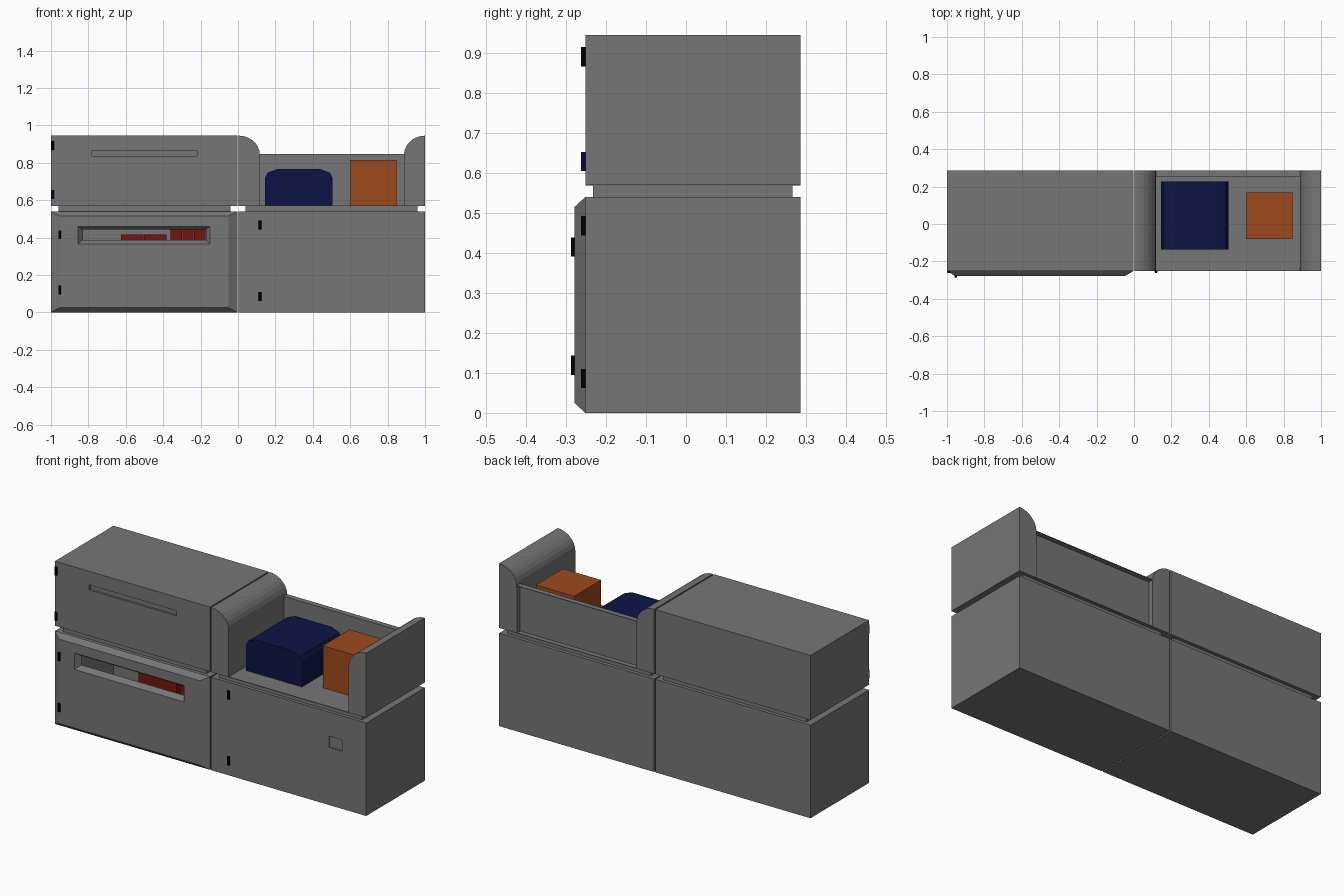
import bpy, bmesh, math

if "Cube" in bpy.data.objects:
    bpy.data.objects.remove(bpy.data.objects["Cube"])


def material(name, rgb):
    m = bpy.data.materials.new(name)
    m.diffuse_color = (*rgb, 1)
    m.use_nodes = True
    m.node_tree.nodes["Principled BSDF"].inputs["Base Color"].default_value = m.diffuse_color
    return m


GREY = material("dark_grey", (0.18, 0.18, 0.18))
NAVY = material("navy", (0.004, 0.007, 0.06))
ORANGE = material("orange", (0.34, 0.067, 0.012))
RED = material("dark_red", (0.18, 0.007, 0.005))
BLACK = material("black", (0.001, 0.001, 0.001))


def finish(name, bm, mat):
    bmesh.ops.recalc_face_normals(bm, faces=bm.faces[:])
    me = bpy.data.meshes.new(name)
    bm.to_mesh(me)
    bm.free()
    ob = bpy.data.objects.new(name, me)
    bpy.context.collection.objects.link(ob)
    me.materials.append(mat)
    return ob


def shell(name, rings, cap_end=True, mat=GREY):
    """Nested rectangles (x0, x1, z0, z1, y) joined from back to front."""
    bm = bmesh.new()
    loops = []
    for x0, x1, z0, z1, y in rings:
        corners = ((x0, z0), (x1, z0), (x1, z1), (x0, z1))
        loops.append([bm.verts.new((x, y, z)) for x, z in corners])
    for a, b in zip(loops, loops[1:]):
        for i in range(4):
            j = (i + 1) % 4
            bm.faces.new((a[i], a[j], b[j], b[i]))
    bm.faces.new(loops[0])
    if cap_end:
        bm.faces.new(loops[-1])
    return finish(name, bm, mat)


def box(name, x0, x1, y0, y1, z0, z1, mat=GREY):
    return shell(name, [(x0, x1, z0, z1, y1), (x0, x1, z0, z1, y0)], True, mat)


def prism(name, profile, y0, y1, mat=GREY):
    """Closed solid with an x-z profile running along y."""
    bm = bmesh.new()
    a = [bm.verts.new((x, y0, z)) for x, z in profile]
    b = [bm.verts.new((x, y1, z)) for x, z in profile]
    bm.faces.new(a)
    bm.faces.new(b)
    for i in range(len(a)):
        bm.faces.new((a[i - 1], a[i], b[i], b[i - 1]))
    return finish(name, bm, mat)


def hinge(name, x, y, z, mat=BLACK):
    bpy.ops.mesh.primitive_cylinder_add(vertices=10, radius=0.008, depth=0.048,
                                        location=(x, y, z))
    ob = bpy.context.object
    ob.name = name
    ob.data.materials.append(mat)


F, B = -0.252, 0.286
G = 0.004  # half the gap between the two columns

# Lower left cabinet: hollow, with chamfered door and viewing slot
shell("lower_left_cabinet", [
    (-1, -G, 0, 0.54, B),
    (-1, -G, 0, 0.54, F),
    (-0.955, -0.05, 0.025, 0.515, -0.279),
    (-0.855, -0.15, 0.365, 0.46, -0.279),
    (-0.83, -0.172, 0.388, 0.442, F)], cap_end=False)

# Upper left cabinet with long handle groove
shell("upper_left_cabinet", [
    (-1, -G, 0.57, 0.945, B),
    (-1, -G, 0.57, 0.945, F),
    (-0.78, -0.22, 0.836, 0.866, F),
    (-0.78, -0.22, 0.836, 0.866, F + 0.012)])

# Lower right cabinet with small handle recess
shell("lower_right_cabinet", [
    (G, 1, 0, 0.54, B),
    (G, 1, 0, 0.54, F),
    (0.76, 0.845, 0.335, 0.4, F),
    (0.76, 0.845, 0.335, 0.4, F + 0.006)])

# Recessed plinths between lower and upper units
box("left_plinth", -0.96, -0.04, -0.233, 0.266, 0.54, 0.57)
box("right_plinth", 0.04, 0.96, -0.233, 0.266, 0.54, 0.57)

# Open tray: floor, rounded arms, back panel with ledge on the rear
box("tray_floor", 0.117, 0.885, F, B, 0.569, 0.572)
arm = [(G, 0.57), (0.117, 0.57)]
for i in range(8):
    a = math.pi / 2 * i / 7
    arm.append((G + (0.117 - G) * math.cos(a), 0.84 + 0.105 * math.sin(a)))
prism("tray_left_arm", arm, F, B)
prism("tray_right_arm", [(1 + G - x, z) for x, z in arm], F, B)
box("tray_back_panel", 0.117, 0.887, 0.254, 0.257, 0.57, 0.846)
box("tray_back_ledge", 0.117, 0.887, 0.254, B, 0.843, 0.846)

# Goods on the tray
half = [(0.18, 0.57), (0.18, 0.72), (0.166, 0.747), (0.115, 0.766)]
outline = [(0.325 + x, z) for x, z in half] + [(0.325 - x, z) for x, z in reversed(half)]
prism("navy_container", outline, -0.135, 0.228, NAVY)
box("orange_crate", 0.6, 0.847, -0.079, 0.168, 0.57, 0.816, ORANGE)

# Red boxes inside the lower left cabinet
for i, x in enumerate((-0.625, -0.502)):
    box(f"short_red_box_{i}", x, x + 0.121, -0.02, 0.2, 0.002, 0.416, RED)
for i, x in enumerate((-0.36, -0.298, -0.235)):
    box(f"tall_red_box_{i}", x, x + 0.061, -0.02, 0.2, 0.002, 0.46, RED)

# Hinge pins
hinge("upper_left_hinge_top", -0.992, -0.2545, 0.891)
hinge("upper_left_hinge_bottom", -0.992, -0.2545, 0.629, NAVY)
for z, label in ((0.415, "top"), (0.119, "bottom")):
    hinge(f"lower_left_hinge_{label}", -0.953, -0.28, z)
for z, label in ((0.468, "top"), (0.086, "bottom")):
    hinge(f"lower_right_hinge_{label}", 0.118, -0.2545, z)
